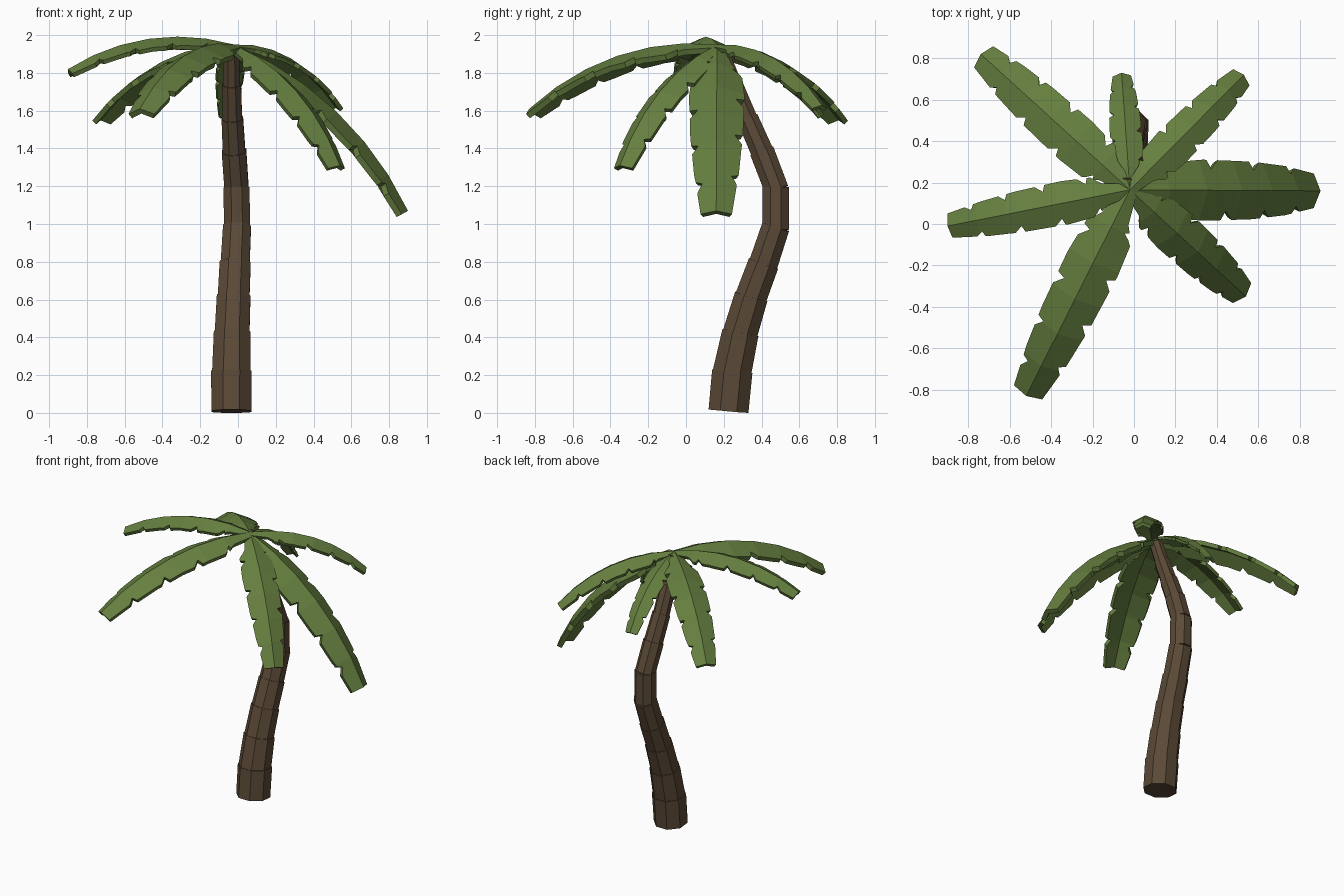
import bpy, bmesh, math
from mathutils import Vector

if "Cube" in bpy.data.objects:
    bpy.data.objects.remove(bpy.data.objects["Cube"])


def material(name, rgb):
    m = bpy.data.materials.new(name)
    m.diffuse_color = (*rgb, 1)
    m.use_nodes = True
    m.node_tree.nodes["Principled BSDF"].inputs["Base Color"].default_value = m.diffuse_color
    return m


bark = material("bark brown", (0.105, 0.068, 0.038))
leaf = material("leaf green", (0.13, 0.21, 0.05))


def add_object(name, bm, mat):
    mesh = bpy.data.meshes.new(name)
    bm.to_mesh(mesh)
    bm.free()
    mesh.materials.append(mat)
    ob = bpy.data.objects.new(name, mesh)
    bpy.context.collection.objects.link(ob)
    return ob


# Trunk: stacked eight-sided tapered segments along a bent path (x, y, z, half width)
path = [(-.035, .225, .008, .106), (-.035, .245, .22, .102), (-.031, .288, .425, .092),
        (-.023, .345, .615, .084), (-.015, .41, .79, .077), (-.005, .475, .985, .069),
        (-.008, .475, 1.195, .064), (-.021, .402, 1.385, .060), (-.03, .325, 1.56, .052),
        (-.034, .25, 1.74, .045), (-.036, .18, 1.925, .038)]
bm = bmesh.new()
for a, b in zip(path, path[1:]):
    pa, pb = Vector(a[:3]), Vector(b[:3])
    axis = (pb - pa).normalized()
    u = (Vector((1, 0, 0)) - axis * axis.x).normalized()
    v = axis.cross(u)
    rings = []
    over = axis * (0 if a is path[0] else .015)
    for p, r in ((pa - over, a[3]), (pb, b[3] + .005)):
        r /= math.cos(math.pi / 8)
        rings.append([bm.verts.new(p + r * (u * math.cos(t) + v * math.sin(t)))
                      for t in ((k + .5) * math.pi / 4 for k in range(8))])
    lo, hi = rings
    for k in range(8):
        bm.faces.new((lo[k], lo[(k + 1) % 8], hi[(k + 1) % 8], hi[k]))
    bm.faces.new(lo[::-1])
    bm.faces.new(hi)
for vert in bm.verts:
    vert.co.z = max(vert.co.z, 0)
add_object("trunk", bm, bark)

# Frond outline: half width relative to length, with notches torn in each edge
outline = [(0, .035), (.13, .065), (.19, .112), (.35, .124), (.6, .117), (.8, .1), (1, .07)]
notches = {1: (.17, .38, .60, .82), -1: (.22, .45, .66, .86)}


def half_width(t, side):
    for (t0, w0), (t1, w1) in zip(outline, outline[1:]):
        if t <= t1:
            w = w0 + (w1 - w0) * (t - t0) / (t1 - t0)
            break
    cut = 1
    for n in notches[side]:
        reach = .012 if t < n else .04
        cut = min(cut, .7 + .3 * abs(t - n) / reach)
    return w * cut


rows = {t for t, w in outline}
for side in notches:
    for n in notches[side]:
        rows |= {n - .012, n, n + .04}
SEGS = 6
rows = sorted(rows | {i / SEGS for i in range(SEGS + 1)})
crown = Vector((-.02, .165, 1.95))


def frond(name, tip, bend):
    """Folded leaf drooping along an arc from the crown to the tip."""
    d = Vector(tip) - crown
    flat = math.hypot(d.x, d.y)
    out = Vector((d.x / flat, d.y / flat, 0))
    across = Vector((-out.y, out.x, 0))
    pitch, bend = math.atan2(d.z, flat), math.radians(bend)
    step = d.length * math.sin(bend / 2 / SEGS) / math.sin(bend / 2)
    nodes, dirs = [crown.copy()], []
    for i in range(SEGS):
        a = pitch + bend / 2 - bend * (i + .5) / SEGS
        dirs.append(out * math.cos(a) + Vector((0, 0, math.sin(a))))
        nodes.append(nodes[-1] + dirs[-1] * step)
    length = step * SEGS
    fold = math.radians(24)
    bm = bmesh.new()
    grid = []
    for t in rows:
        i = min(int(t * SEGS + 1e-6), SEGS - 1)
        p = nodes[i] + dirs[i] * (t * SEGS - i) * step
        up = dirs[i].cross(across)
        row = [bm.verts.new(p)]
        for s in (1, -1):
            w = half_width(t, s) * length
            row.append(bm.verts.new(p + across * s * w * math.cos(fold) - up * w * math.sin(fold)))
        grid.append(row)
    for (c0, l0, r0), (c1, l1, r1) in zip(grid, grid[1:]):
        bm.faces.new((c0, c1, l1, l0))
        bm.faces.new((r0, r1, c1, c0))
    ob = add_object(name, bm, leaf)
    solid = ob.modifiers.new("thickness", 'SOLIDIFY')
    solid.thickness = .026 * length
    solid.offset = -1


# Seven fronds around the crown
for name, tip, bend in [
        ("east_frond", (.90, .16, 1.07), 42),
        ("northeast_frond", (.53, .72, 1.63), 50),
        ("north_frond", (-.06, .73, 1.58), 50),
        ("northwest_frond", (-.74, .82, 1.57), 45),
        ("west_frond", (-.90, -.01, 1.82), 48),
        ("southwest_frond", (-.52, -.83, 1.61), 45),
        ("southeast_frond", (.54, -.35, 1.31), 45)]:
    frond(name, tip, bend)
